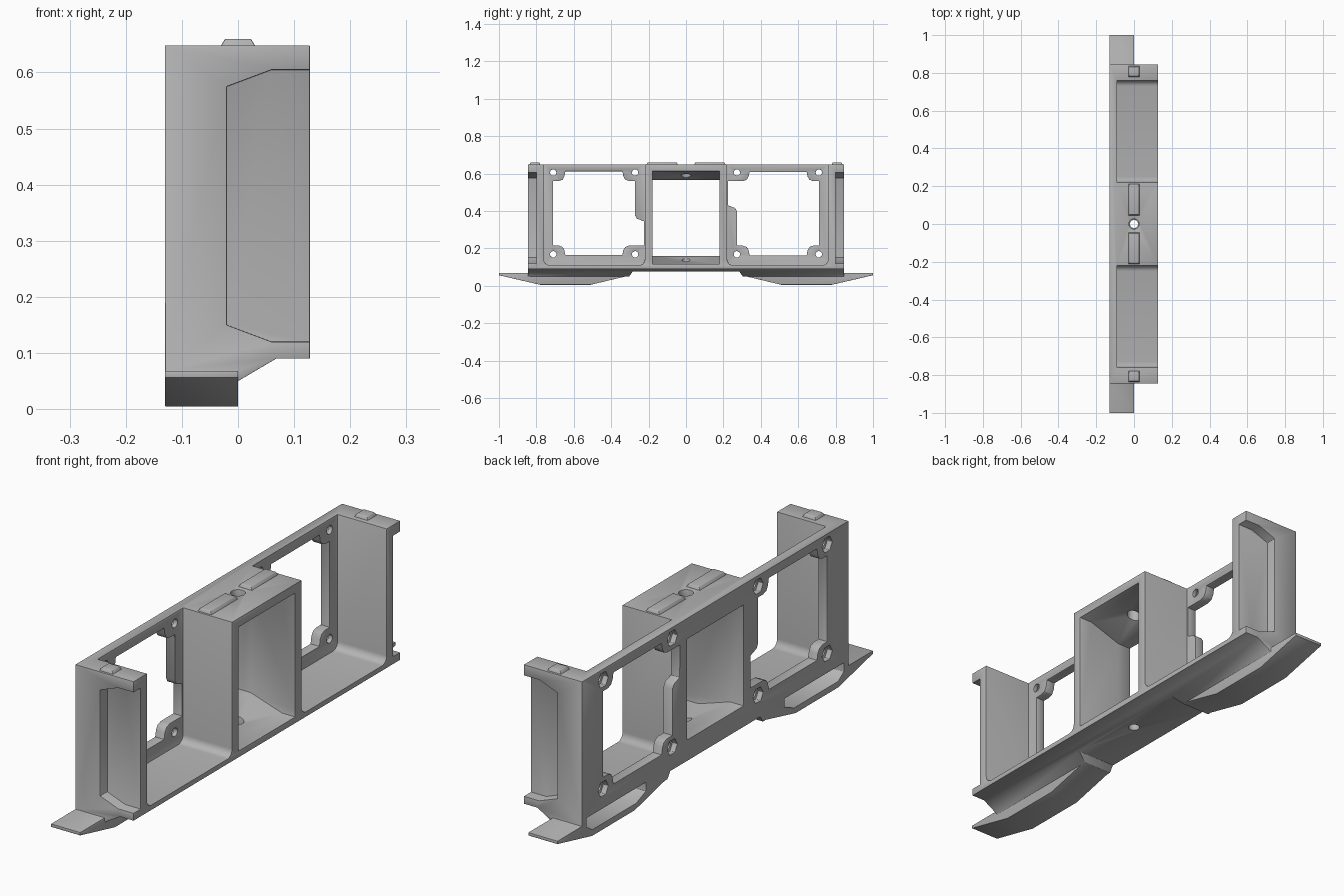
import bpy, bmesh, math
from mathutils import Vector

cube = bpy.data.objects.get("Cube")
if cube:
    bpy.data.objects.remove(cube, do_unlink=True)

grey = bpy.data.materials.new("plain grey")
grey.use_nodes = True
COLOUR = (0.45, 0.45, 0.45, 1)
grey.diffuse_color = COLOUR
grey.node_tree.nodes["Principled BSDF"].inputs["Base Color"].default_value = COLOUR


def prism(name, axis, pts, lo, hi):
    """Extrude a 2D outline along x (y,z points), y (x,z points) or z (x,y points)."""
    place = {"x": lambda a, b, t: (t, a, b),
             "y": lambda a, b, t: (a, t, b),
             "z": lambda a, b, t: (a, b, t)}[axis]
    bm = bmesh.new()
    face = bm.faces.new([bm.verts.new(place(a, b, lo)) for a, b in pts])
    new = bmesh.ops.extrude_face_region(bm, geom=[face])["geom"]
    step = Vector(place(0, 0, hi - lo))
    bmesh.ops.translate(bm, vec=step, verts=[v for v in new if isinstance(v, bmesh.types.BMVert)])
    bmesh.ops.recalc_face_normals(bm, faces=bm.faces)
    mesh = bpy.data.meshes.new(name)
    bm.to_mesh(mesh)
    bm.free()
    mesh.materials.append(grey)
    obj = bpy.data.objects.new(name, mesh)
    bpy.context.collection.objects.link(obj)
    return obj


def rect(a0, a1, b0, b1):
    return [(a0, b0), (a1, b0), (a1, b1), (a0, b1)]


def ring(a, b, r, n=24):
    return [(a + r * math.cos(2 * math.pi * i / n), b + r * math.sin(2 * math.pi * i / n))
            for i in range(n)]


def apply_all(obj):
    bpy.context.view_layer.objects.active = obj
    for m in list(obj.modifiers):
        bpy.ops.object.modifier_apply(modifier=m.name)


def combine(target, other, operation="DIFFERENCE"):
    mod = target.modifiers.new("join", "BOOLEAN")
    mod.operation, mod.solver, mod.object = operation, "EXACT", other
    apply_all(target)
    bpy.data.objects.remove(other, do_unlink=True)


def cut(axis, pts, lo, hi):
    combine(frame, prism("cutter", axis, pts, lo, hi))


def flip(pts):
    return [(-a, b) for a, b in pts]


# Main block with the sloped underside
frame = prism("frame", "y", [(-.13, .05), (0, .05), (.068, .09), (.128, .09),
                             (.128, .648), (-.13, .648)], -.845, .845)

# Raised middle of the underside
cut("x", [(-.31, .04), (.31, .04), (.285, .076), (-.285, .076)], -.2, .2)

# Skid feet
skid = [(.285, .08), (.3, .055), (.51, .005), (.78, .005), (1, .056), (1, .068), (.84, .068), (.84, .08)]
for pts in (skid, flip(skid)):
    combine(frame, prism("skid", "x", pts, -.13, 0), "UNION")

# Side bays, open at the top and front, with rounded lower corners
R = .03
bay = [(.22, .7)]
for centre, start in ((.22 + R, 180), (.76 - R, 270)):
    for i in range(7):
        t = math.radians(start + 15 * i)
        bay.append((centre + R * math.cos(t), .11 + R + R * math.sin(t)))
bay.append((.76, .7))
for pts in (bay, flip(bay)):
    cut("x", pts, -.09, .2)

# Centre tunnel, narrowing towards the back plate
cut("y", [(-.2, .16), (-.07, .16), (.07, .115), (.2, .115),
          (.2, .612), (.07, .612), (-.07, .565), (-.2, .565)], -.18, .18)

# Windows with corner bosses; the second is the first turned half round
MID = .774
window = [(-.645, .612), (-.34, .612), (-.335, .585), (-.325, .567), (-.305, .56), (-.272, .56),
          (-.272, .375), (-.262, .358), (-.225, .345), (-.225, .215), (-.305, .215),
          (-.325, .207), (-.335, .19), (-.34, .165), (-.645, .165), (-.65, .19),
          (-.66, .207), (-.68, .215), (-.71, .215), (-.71, .56), (-.68, .56),
          (-.66, .567), (-.65, .585)]
cut("x", window, -.2, -.08)
cut("x", [(-y, MID - z) for y, z in window], -.2, -.08)

# Screw holes with hexagonal nut seats on the back
for side in (-1, 1):
    for y in (.71, .272):
        for z in (.168, .605):
            cut("x", ring(side * y, z, .017, 16), -.2, -.05)
            cut("x", ring(side * y, z, .032, 6), -.2, -.108)

# Recesses on the outer end walls
recess = [(-.02, .15), (.06, .12), (.2, .12), (.2, .605), (.06, .605), (-.02, .575)]
cut("y", recess, .8, .9)
cut("y", recess, -.9, -.8)

# Slots in the back above the skids
slot = [(.5, .03), (.78, .03), (.815, .055), (.815, .09), (.44, .09), (.44, .055)]
for pts in (slot, flip(slot)):
    cut("x", pts, -.2, -.03)

# Vertical centre holes
cut("z", ring(0, 0, .027), .4, .7)
cut("z", ring(0, 0, .022), 0, .3)


def soften(obj, width):
    mod = obj.modifiers.new("soft edges", "BEVEL")
    mod.width, mod.segments, mod.limit_method = width, 2, "ANGLE"
    mod.angle_limit = math.radians(40)
    apply_all(obj)
    bpy.ops.object.select_all(action="DESELECT")
    obj.select_set(True)
    bpy.ops.object.shade_smooth_by_angle(angle=math.radians(35))


soften(frame, .003)

# Locating lugs on top
for side, word in ((-1, "right"), (1, "left")):
    for label, y0, y1 in (("end_lug", .778, .838), ("centre_lug", .043, .213)):
        a, b = sorted((side * y0, side * y1))
        lug = prism(label + "_" + word, "z", rect(-.032, .032, a, b), .645, .66)
        for v in lug.data.vertices:
            if v.co.z > .65:
                v.co.x *= .72
                v.co.y += .007 if v.co.y < (a + b) / 2 else -.007
        soften(lug, .002)
